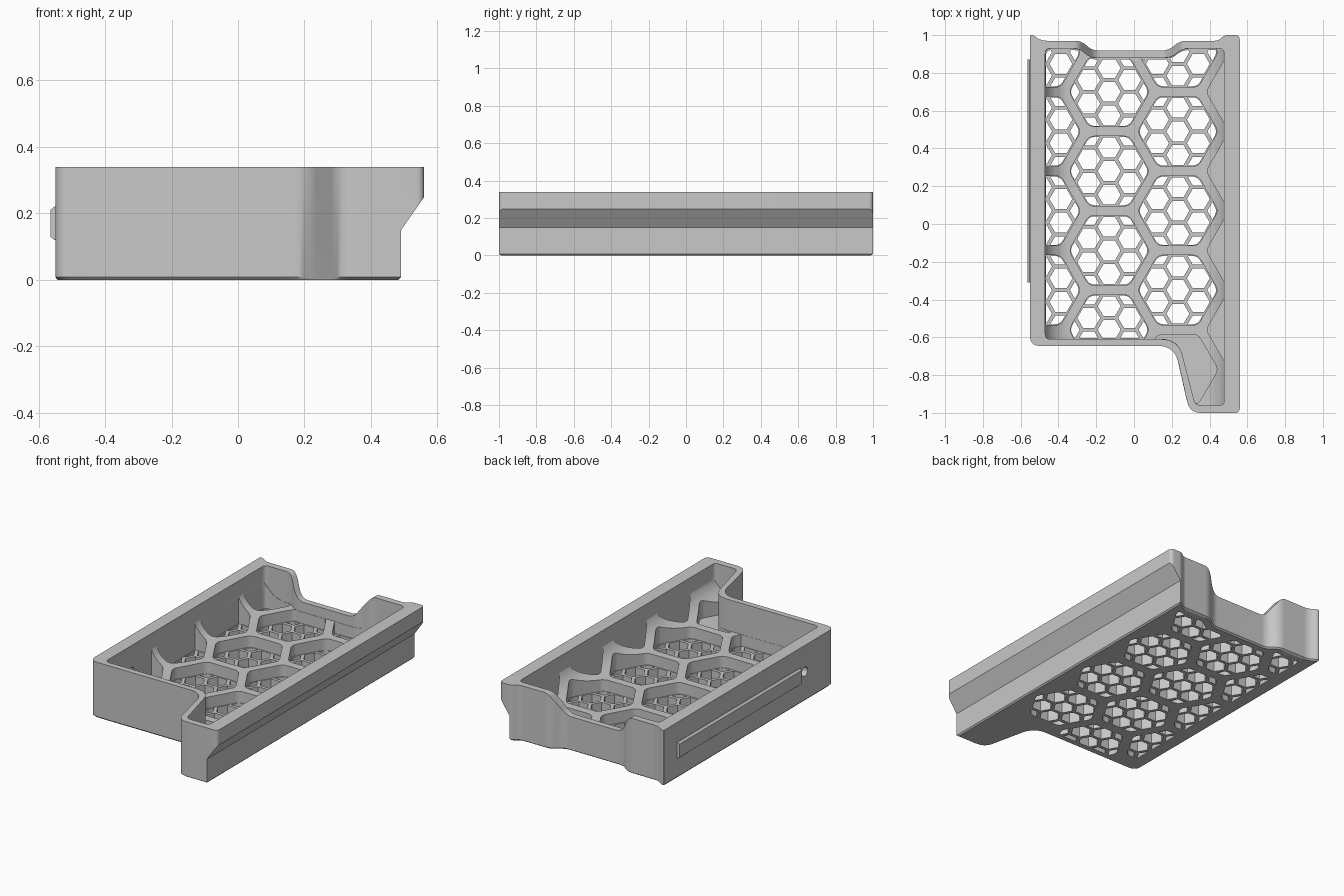
import bpy, bmesh, math
from mathutils import Vector

old = bpy.data.objects.get("Cube")
if old:
    bpy.data.objects.remove(old, do_unlink=True)

grey = bpy.data.materials.new("matte grey")
grey.use_nodes = True
grey.diffuse_color = (0.58, 0.58, 0.58, 1)
grey.node_tree.nodes["Principled BSDF"].inputs["Base Color"].default_value = grey.diffuse_color

HEIGHT, RIB_TOP, MESH_TOP, FILLET = 0.34, 0.15, 0.08, 0.15
CELL, CELL_FLAT = 0.42, 0.37        # large comb pitch and width
HOLE, HOLE_FLAT = 0.125, 0.105      # fine comb pitch and width
C30 = math.cos(math.pi / 6)


def rounded(points, steps=8):
    """Closed outline from (a, b, corner size) points, counterclockwise."""
    out = []
    for i, (a, b, d) in enumerate(points):
        p = Vector((a, b))
        if not d:
            out.append(p)
            continue
        before, after = Vector(points[i - 1][:2]), Vector(points[(i + 1) % len(points)][:2])
        s, e = p + (before - p).normalized() * d, p + (after - p).normalized() * d
        for k in range(steps + 1):
            t = k / steps
            out.append(s * (1 - t) ** 2 + p * 2 * t * (1 - t) + e * t * t)
    return out


def loft(bm, rings):
    """Closed solid through equal rings of 3D points."""
    loops = [[bm.verts.new(v) for v in ring] for ring in rings]
    n = len(loops[0])
    for lo, hi in zip(loops, loops[1:]):
        for i in range(n):
            bm.faces.new((lo[i], lo[(i + 1) % n], hi[(i + 1) % n], hi[i]))
    bm.faces.new(loops[0][::-1])
    bm.faces.new(loops[-1])


def finish(bm, name):
    """Turn the solid's faces outward and make it an object."""
    if bm.calc_volume(signed=True) < 0:
        bmesh.ops.reverse_faces(bm, faces=bm.faces)
    me = bpy.data.meshes.new(name)
    bm.to_mesh(me)
    bm.free()
    ob = bpy.data.objects.new(name, me)
    bpy.context.collection.objects.link(ob)
    me.materials.append(grey)
    return ob


def prism(name, outline, z0, z1, scale=1.0):
    bm = bmesh.new()
    loft(bm, [[(p.x * scale, p.y * scale, z) for p in outline] for z in (z0, z1)])
    return finish(bm, name)


def sweep_y(name, profile, y0, y1):
    """Extrude an x-z profile along y."""
    bm = bmesh.new()
    loft(bm, [[(p[0], y, p[1]) for p in profile] for y in (y0, y1)])
    return finish(bm, name)


def hexagon(x, y, flat, corner=0.0):
    r = flat / 2 / C30
    return rounded([(x + r * math.cos(k * math.pi / 3), y + r * math.sin(k * math.pi / 3), corner)
                    for k in range(6)], 5)


def hex_prisms(name, centres, flat, corner, z0, z1):
    bm = bmesh.new()
    for x, y in centres:
        loft(bm, [[(p.x, p.y, z) for p in hexagon(x, y, flat, corner)] for z in (z0, z1)])
    return finish(bm, name)


def volume(me):
    bm = bmesh.new()
    bm.from_mesh(me)
    v = bm.calc_volume(signed=True)
    bm.free()
    return v


def combine(target, tool, operation):
    """Boolean that keeps the first solver's result with a sensible volume."""
    before = volume(target.data)
    least = before * 0.2 if operation == "DIFFERENCE" else 1e-6
    mod = target.modifiers.new("boolean", "BOOLEAN")
    mod.operation, mod.object = operation, tool
    for solver in ("MANIFOLD", "EXACT", "FLOAT"):
        mod.solver = solver
        bpy.context.view_layer.update()
        graph = bpy.context.evaluated_depsgraph_get()
        me = bpy.data.meshes.new_from_object(target.evaluated_get(graph))
        if least < volume(me) < before * 1.0001:
            target.modifiers.clear()
            target.data = me
            break
    target.modifiers.clear()
    bpy.data.objects.remove(tool, do_unlink=True)


# Outer and inner wall outlines
outer = rounded([
    (-0.55, -0.645, 0.05), (0.215, -0.645, 0.09), (0.295, -1, 0.06), (0.56, -1, 0.025),
    (0.56, 1, 0.025), (0.48, 1, 0.02), (0.445, 0.97, 0.02), (0.245, 0.97, 0.035),
    (0.18, 0.918, 0.035), (-0.22, 0.918, 0.035), (-0.28, 0.97, 0.035),
    (-0.49, 0.97, 0.03), (-0.535, 1, 0.01), (-0.55, 1, 0.003)])
inner = rounded([
    (-0.47, -0.61, 0.03), (0.235, -0.61, 0.09), (0.325, -0.96, 0.03), (0.477, -0.96, 0.025),
    (0.477, 0.93, 0.03), (0.26, 0.93, 0.035), (0.195, 0.88, 0.035),
    (-0.235, 0.88, 0.035), (-0.29, 0.93, 0.035), (-0.47, 0.93, 0.03)])

# Tray body with a small chamfer round the base
bm = bmesh.new()
loft(bm, [[(p.x * s, p.y * s, z) for p in outer] for s, z in ((0.988, 0), (1, 0.008), (1, HEIGHT))])
tray = finish(bm, "tray")

# Overhanging ledge along the left side
combine(tray, sweep_y("ledge_cutter", [
    (0.483, -0.1), (0.483, 0), (0.491, 0.008), (0.491, 0.15), (0.561, 0.25),
    (0.7, 0.25), (0.7, -0.1)], -1.2, 1.2), "DIFFERENCE")

# Cavity whose floor curves up into both long walls
profile = []
for k in range(13):
    a = k / 12 * math.pi / 2
    profile.append((-0.48 + FILLET * (1 - math.cos(a)), RIB_TOP + FILLET * (1 - math.sin(a))))
profile += [(0.007 - x, z) for x, z in reversed(profile)]
profile += [(profile[-1][0], 0.5), (-0.48, 0.5)]
cavity = prism("cavity_cutter", inner, 0.05, 0.45)
combine(cavity, sweep_y("floor_profile", profile, -1.2, 1.2), "INTERSECT")
combine(tray, cavity, "DIFFERENCE")

# Large hexagonal pockets between the ribs
vented, closed = [], []
for col in range(4):
    x = -0.495 + col * CELL * C30
    for row in range(5 if col == 2 else 4):
        y = (0.70 if col % 2 else 0.91) - row * CELL
        (closed if col == 3 or row == 4 else vented).append((x, y))
pockets = hex_prisms("pocket_cutter", vented + closed, CELL_FLAT, 0.03, MESH_TOP, 0.42)
combine(pockets, prism("pocket_limit", inner, 0, 0.6, 0.998), "INTERSECT")
combine(tray, pockets, "DIFFERENCE")

# Fine honeycomb vents through the pocket floors
for cx, cy in vented:
    centres = []
    for q in range(-2, 3):
        for r in range(-3, 4):
            dx, dy = q * HOLE * C30, (r + q / 2) * HOLE
            if math.hypot(dx, dy) < 0.255:
                centres.append((cx + dx, cy + dy))
    holes = hex_prisms("vent_cutter", centres, HOLE_FLAT, 0, -0.05, MESH_TOP + 0.02)
    combine(holes, hex_prisms("vent_limit", [(cx, cy)], CELL_FLAT - 0.008, 0.03, -0.2, 0.3), "INTERSECT")
    combine(holes, prism("wall_limit", inner, -0.3, 0.4, 0.99), "INTERSECT")
    combine(tray, holes, "DIFFERENCE")

# Lowered middle of the back wall
dip = rounded([(-0.205, 0.21, 0.04), (0.165, 0.21, 0.04), (0.255, HEIGHT, 0.03), (0.4, HEIGHT + 0.005, 0),
               (0.4, 0.5, 0), (-0.44, 0.5, 0), (-0.44, HEIGHT + 0.005, 0), (-0.295, HEIGHT, 0.03)])
combine(tray, sweep_y("dip_cutter", dip, 0.8, 1.1), "DIFFERENCE")

# Round hole through the right wall
bm = bmesh.new()
angles = [k * math.pi / 12 for k in range(24)]
loft(bm, [[(x, 0.028 * math.cos(a) - 0.36, 0.028 * math.sin(a) + 0.18) for a in angles]
          for x in (-0.7, -0.4)])
combine(tray, finish(bm, "hole_cutter"), "DIFFERENCE")

# Raised guide rail on the right wall
rail = sweep_y("guide_rail", [(-0.54, 0.12), (-0.553, 0.12), (-0.565, 0.13),
                              (-0.565, 0.21), (-0.553, 0.22), (-0.54, 0.22)], -0.31, 0.87)

for ob in (tray, rail):
    bpy.ops.object.select_all(action="DESELECT")
    bpy.context.view_layer.objects.active = ob
    ob.select_set(True)
    bpy.ops.object.shade_smooth_by_angle(angle=math.radians(30))
